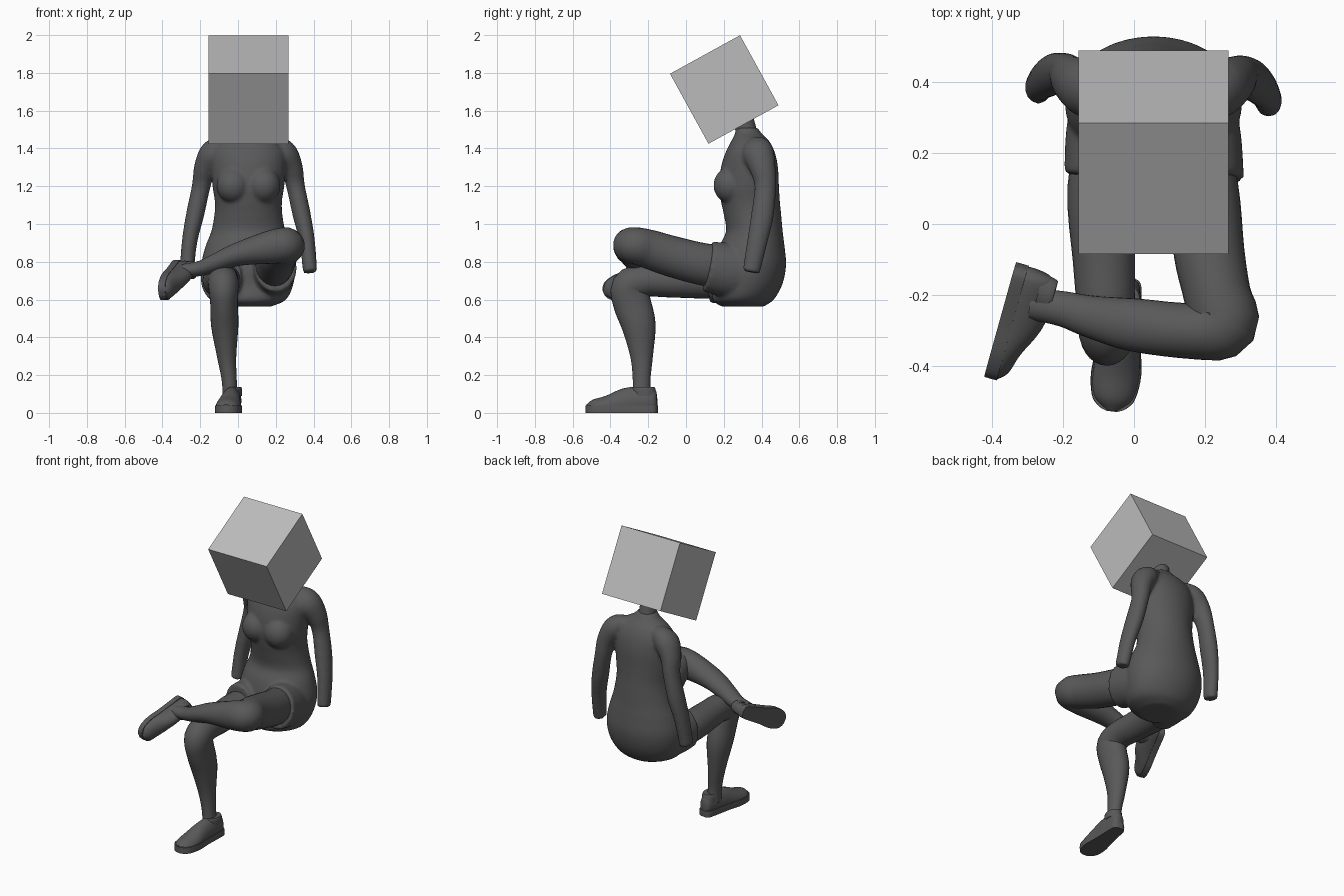
import bpy, bmesh, math
from mathutils import Vector, Matrix

if "Cube" in bpy.data.objects:
    bpy.data.objects.remove(bpy.data.objects["Cube"])

X, Z = Vector((1, 0, 0)), Vector((0, 0, 1))


def spline(pts, steps):
    """Catmull-Rom through (x, y, z, width, depth) stations."""
    pts = [Vector(p) for p in pts]
    ext = [2 * pts[0] - pts[1]] + pts + [2 * pts[-1] - pts[-2]]
    out = []
    for i in range(1, len(ext) - 2):
        a, b, c, d = ext[i - 1:i + 3]
        for k in range(steps):
            t = k / steps
            out.append(0.5 * (2 * b + (c - a) * t + (2 * a - 5 * b + 4 * c - d) * t ** 2
                              + (3 * b - a - 3 * c + d) * t ** 3))
    return out + [pts[-1]]


def loft(bm, pts, hint=X, flat=False, steps=4, seg=28, clamp=None):
    """Sweep ellipses along stations; flat keeps every ring horizontal."""
    rows = spline(pts, steps)
    cen = [Vector(r[:3]) for r in rows]
    rings = []
    for i, r in enumerate(rows):
        t = Z if flat else (cen[min(i + 1, len(cen) - 1)] - cen[max(i - 1, 0)]).normalized()
        w = (hint - t * hint.dot(t)).normalized()
        h = t.cross(w)
        ring = []
        for k in range(seg):
            a = 2 * math.pi * k / seg
            p = cen[i] + w * max(r[3], .004) * math.cos(a) + h * max(r[4], .004) * math.sin(a)
            if clamp:
                p.z = min(max(p.z, clamp[0]), clamp[1])
            ring.append(bm.verts.new(p))
        rings.append(ring)
    for a, b in zip(rings, rings[1:]):
        for k in range(seg):
            n = (k + 1) % seg
            bm.faces.new((a[k], a[n], b[n], b[k]))
    bm.faces.new(rings[0][::-1])
    bm.faces.new(rings[-1])


def finish(name, bm, matrix=None, angle=45):
    bmesh.ops.recalc_face_normals(bm, faces=bm.faces)
    me = bpy.data.meshes.new(name)
    bm.to_mesh(me)
    bm.free()
    ob = bpy.data.objects.new(name, me)
    bpy.context.collection.objects.link(ob)
    if matrix:
        ob.matrix_world = matrix
    ob.data.materials.append(dark)
    bpy.ops.object.select_all(action='DESELECT')
    ob.select_set(True)
    bpy.context.view_layer.objects.active = ob
    bpy.ops.object.shade_smooth_by_angle(angle=math.radians(angle))
    return ob


dark = bpy.data.materials.new("dark_grey")
dark.diffuse_color = (0.1, 0.1, 0.1, 1)
dark.use_nodes = True
dark.node_tree.nodes["Principled BSDF"].inputs["Base Color"].default_value = dark.diffuse_color

# Clothed body: torso, bust, sleeves and shorts fused into one skin
bm = bmesh.new()
torso = [  # z, front y, back y, half width
    (.562, .19, .41, .12), (.60, .14, .465, .20), (.68, .15, .51, .238), (.78, .15, .53, .25),
    (.88, .175, .522, .228), (.96, .212, .512, .197), (1.05, .20, .504, .18), (1.12, .185, .497, .178),
    (1.2, .175, .492, .19), (1.3, .185, .487, .198), (1.38, .21, .47, .195), (1.44, .24, .44, .15),
    (1.48, .26, .40, .085), (1.51, .262, .38, .06)]
loft(bm, [(.055, (f + b) / 2, z, w, (b - f) / 2) for z, f, b, w in torso], flat=True, seg=40)
for s in (-1, 1):
    bmesh.ops.create_uvsphere(bm, u_segments=24, v_segments=16, radius=1,
                              matrix=Matrix.Translation((.055 + s * .08, .235, 1.205))
                              @ Matrix.Diagonal((.09, .09, .095, 1)))
sleeve = [(.16, .36, 1.405, .055, .07), (.235, .38, 1.375, .075, .085), (.283, .405, 1.30, .06, .07),
          (.305, .42, 1.2, .049, .057), (.337, .405, 1.05, .048, .06), (.366, .378, .91, .041, .054),
          (.382, .345, .745, .038, .046)]
for s in (-1, 1):
    loft(bm, [(.055 + s * (x - .055), y + (0 if s > 0 else max(0, 1.3 - z) * .07), z, a, b)
              for x, y, z, a, b in sleeve])
loft(bm, [(-.05, .38, .72, .12, .13), (-.075, .25, .71, .118, .135), (-.09, .13, .712, .108, .13)])
loft(bm, [(.15, .38, .73, .12, .14), (.18, .25, .75, .122, .145), (.20, .115, .775, .112, .135)])
body = finish("sweater_and_shorts", bm)
rm = body.modifiers.new("fuse", 'REMESH')
rm.mode, rm.voxel_size, rm.use_smooth_shade = 'VOXEL', .010, True
sm = body.modifiers.new("relax", 'SMOOTH')
sm.factor, sm.iterations = .5, 6

# Neck, leaning forward into the box
bm = bmesh.new()
loft(bm, [(.055, .33, 1.44, .055, .058), (.055, .312, 1.52, .052, .055), (.055, .285, 1.62, .052, .055)])
finish("neck", bm)

# Standing leg
bm = bmesh.new()
loft(bm, [(-.05, .3, .70, .10, .10), (-.09, .1, .70, .098, .095), (-.085, -.1, .70, .088, .088),
          (-.08, -.22, .70, .083, .085), (-.077, -.30, .668, .08, .095), (-.074, -.285, .58, .073, .10),
          (-.07, -.25, .46, .072, .09), (-.06, -.235, .3, .051, .06), (-.047, -.235, .18, .04, .047),
          (-.04, -.235, .08, .04, .048)])
finish("standing_leg", bm)

# Crossed leg resting over the other knee
bm = bmesh.new()
loft(bm, [(.15, .3, .76, .12, .10), (.195, .1, .785, .112, .10), (.212, -.08, .83, .108, .10),
          (.235, -.2, .868, .103, .095), (.25, -.28, .887, .096, .10), (.17, -.302, .877, .088, .08),
          (0, -.285, .84, .062, .075), (-.12, -.262, .793, .049, .06), (-.2, -.24, .765, .04, .05),
          (-.29, -.225, .752, .036, .045)], hint=Z)
finish("crossed_leg", bm)


# Slip-on shoes: rounded upper, collar and flat sole
def shoe(side, matrix):
    bm = bmesh.new()
    loft(bm, [(0, -.004, .07, .02, .045), (0, -.025, .068, .038, .066), (0, -.1, .06, .047, .08),
              (0, -.18, .05, .055, .078), (0, -.27, .035, .066, .055), (0, -.34, .025, .058, .045),
              (0, -.376, .02, .024, .025)], clamp=(.01, 1))
    finish(side + "_shoe_upper", bm, matrix)
    bm = bmesh.new()
    loft(bm, [(0, -.07, .09, .046, .065), (0, -.075, .125, .047, .063), (0, -.075, .138, .043, .058)],
         flat=True)
    finish(side + "_shoe_collar", bm, matrix)
    bm = bmesh.new()
    loft(bm, [(0, 0, .02, .02, .2), (0, -.02, .02, .041, .2), (0, -.1, .02, .05, .2), (0, -.18, .02, .058, .2),
              (0, -.27, .02, .071, .2), (0, -.34, .02, .062, .2), (0, -.37, .02, .04, .2),
              (0, -.382, .02, .015, .2)], clamp=(0, .04))
    finish(side + "_shoe_sole", bm, matrix)


shoe("standing", Matrix.Translation((-.018, -.15, 0)) @ Matrix.Rotation(-.118, 4, 'Z'))
ydir = Vector((.24, .87, .42)).normalized()
zdir = Vector((1, -.1, .1))
zdir = (zdir - ydir * zdir.dot(ydir)).normalized()
xdir = ydir.cross(zdir)
rot = Matrix((xdir, ydir, zdir)).transposed().to_4x4()
shoe("crossed", Matrix.Translation((-.335, -.115, .782)) @ rot @ Matrix.Scale(.93, 4))

# Tilted box in place of a head
bpy.ops.mesh.primitive_cube_add(size=1, location=(.055, .2025, 1.712), rotation=(math.radians(28.8), 0, 0))
box = bpy.context.object
box.name = "box_head"
box.scale = (.424, .423, .423)
light = bpy.data.materials.new("light_grey")
light.diffuse_color = (.5, .5, .5, 1)
light.use_nodes = True
light.node_tree.nodes["Principled BSDF"].inputs["Base Color"].default_value = light.diffuse_color
box.data.materials.append(light)
